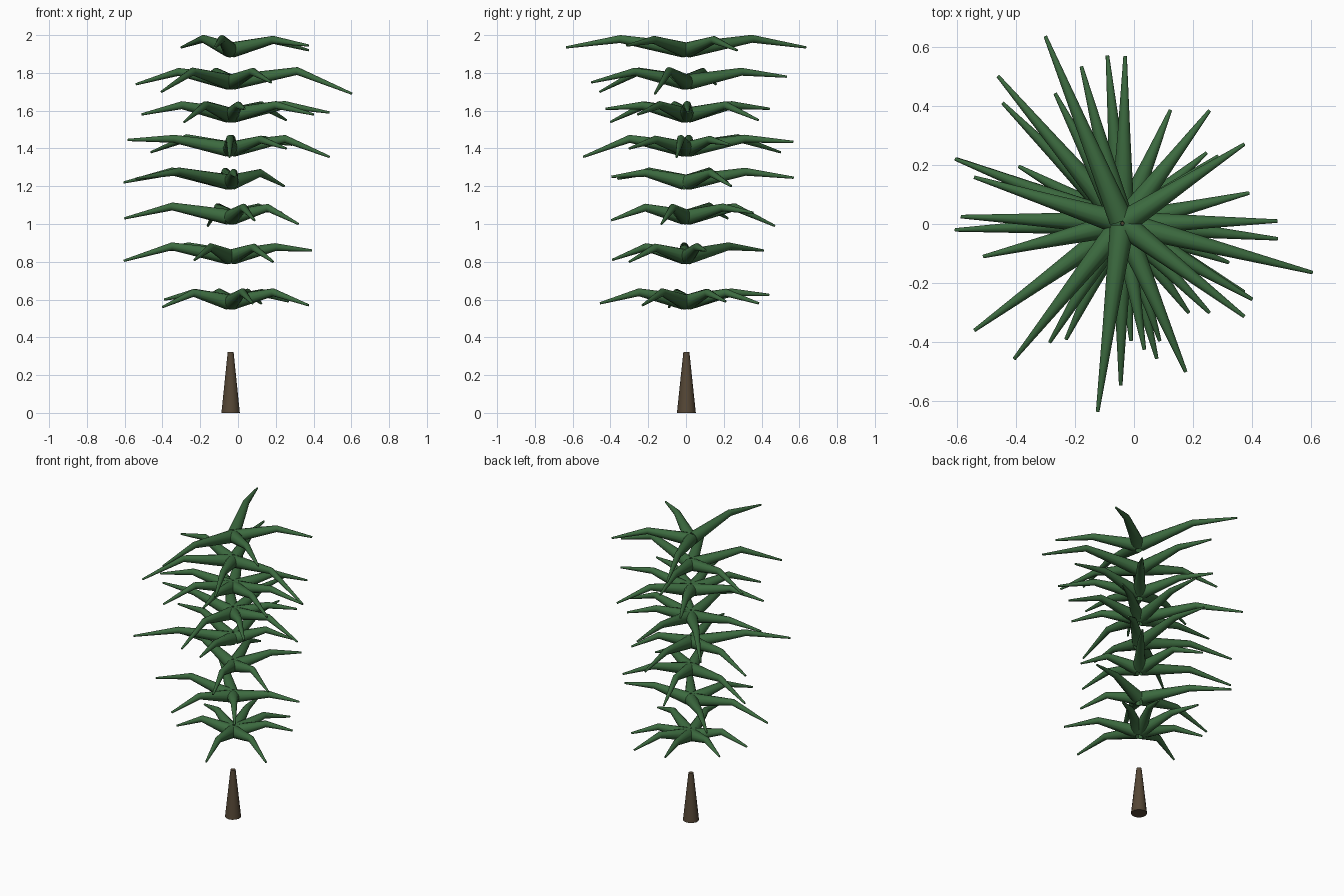
import bpy, bmesh, math
from mathutils import Vector

if "Cube" in bpy.data.objects:
    bpy.data.objects.remove(bpy.data.objects["Cube"])

CX, CY = -0.039, 0.002


def material(name, rgb):
    m = bpy.data.materials.new(name)
    m.diffuse_color = (*rgb, 1)
    m.use_nodes = True
    m.node_tree.nodes["Principled BSDF"].inputs["Base Color"].default_value = m.diffuse_color
    return m


BARK = material("bark", (0.09, 0.062, 0.036))
LEAF = material("needles", (0.045, 0.145, 0.05))


def loft(bm, points, radii, sides):
    """Tapered tube through points, smooth along its sides, capped at both ends."""
    rings = []
    for i, p in enumerate(points):
        a, b = points[max(i - 1, 0)], points[min(i + 1, len(points) - 1)]
        d = (b - a).normalized()
        ref = Vector((1, 0, 0)) if abs(d.z) > 0.9 else Vector((0, 0, 1))
        u = d.cross(ref).normalized()
        v = u.cross(d)
        rings.append([bm.verts.new(p + radii[i] * (u * math.cos(t) + v * math.sin(t)))
                      for t in (2 * math.pi * k / sides for k in range(sides))])
    for r, s in zip(rings, rings[1:]):
        for k in range(sides):
            j = (k + 1) % sides
            bm.faces.new((r[k], r[j], s[j], s[k])).smooth = True
    for ring in (rings[0], rings[-1]):
        bm.faces.new(ring)
        for e in bm.edges:
            if e.verts[0] in ring and e.verts[1] in ring:
                e.smooth = False


def finish(bm, name, mat):
    bmesh.ops.recalc_face_normals(bm, faces=bm.faces)
    me = bpy.data.meshes.new(name)
    bm.to_mesh(me)
    bm.free()
    ob = bpy.data.objects.new(name, me)
    bpy.context.collection.objects.link(ob)
    me.materials.append(mat)


# trunk stump
bm = bmesh.new()
loft(bm, [Vector((CX, CY, 0)), Vector((CX, CY, 0.322))], [0.05, 0.016], 14)
finish(bm, "trunk", BARK)

# branch tiers: hub height, then the tip (x, y, z) of each drooping branch
TIERS = [
    (0.59, [(.373, -.23, .57), (.123, .385, .58), (.077, -.455, .58), (-.39, .195, .60),
            (-.40, -.09, .56), (-.15, .44, .625), (.267, .21, .59)]),
    (0.83, [(.39, .105, .86), (-.445, .41, .86), (-.605, -.02, .805), (.185, -.30, .80),
            (-.23, -.39, .81)]),
    (1.04, [(-.60, .22, 1.03), (.32, -.13, 1.0), (-.16, .47, 0.99), (.23, .355, 1.06),
            (.087, -.395, 1.02)]),
    (1.225, [(-.605, .22, 1.22), (.245, .24, 1.20), (-.09, .57, 1.245), (-.01, -.395, 1.25),
             (-.54, -.36, 1.24)]),
    (1.40, [(-.586, .025, 1.445), (-.46, .50, 1.38), (.485, -.05, 1.355), (-.045, -.545, 1.355),
            (-.03, .568, 1.435), (.255, -.30, 1.40), (.285, .23, 1.42)]),
    (1.58, [(-.51, -.11, 1.58), (-.285, -.40, 1.54), (.485, .01, 1.59), (.40, -.255, 1.58),
            (.255, .383, 1.55), (-.267, .442, 1.61), (.035, -.425, 1.61)]),
    (1.755, [(.603, -.164, 1.69), (-.54, .158, 1.74), (-.405, -.456, 1.70), (.175, -.50, 1.75),
             (-.178, .533, 1.78)]),
    (1.925, [(-.30, .635, 1.935), (-.123, -.635, 1.935), (.373, .27, 1.92), (.373, -.313, 1.945)]),
]
for n, (z, tips) in enumerate(TIERS):
    bm = bmesh.new()
    for tip in tips:
        tip = Vector(tip)
        hub = Vector((CX, CY, z))
        flat = Vector((tip.x - CX, tip.y - CY, 0))
        start = hub + flat.normalized() * 0.014 - Vector((0, 0, 0.003))
        bend = hub + flat * 0.55 + Vector((0, 0, 0.033 + 0.033 * flat.length))
        loft(bm, [start, bend, tip], [0.041, 0.021, 0.006], 12)
    finish(bm, f"branch_tier_{n + 1}", LEAF)
